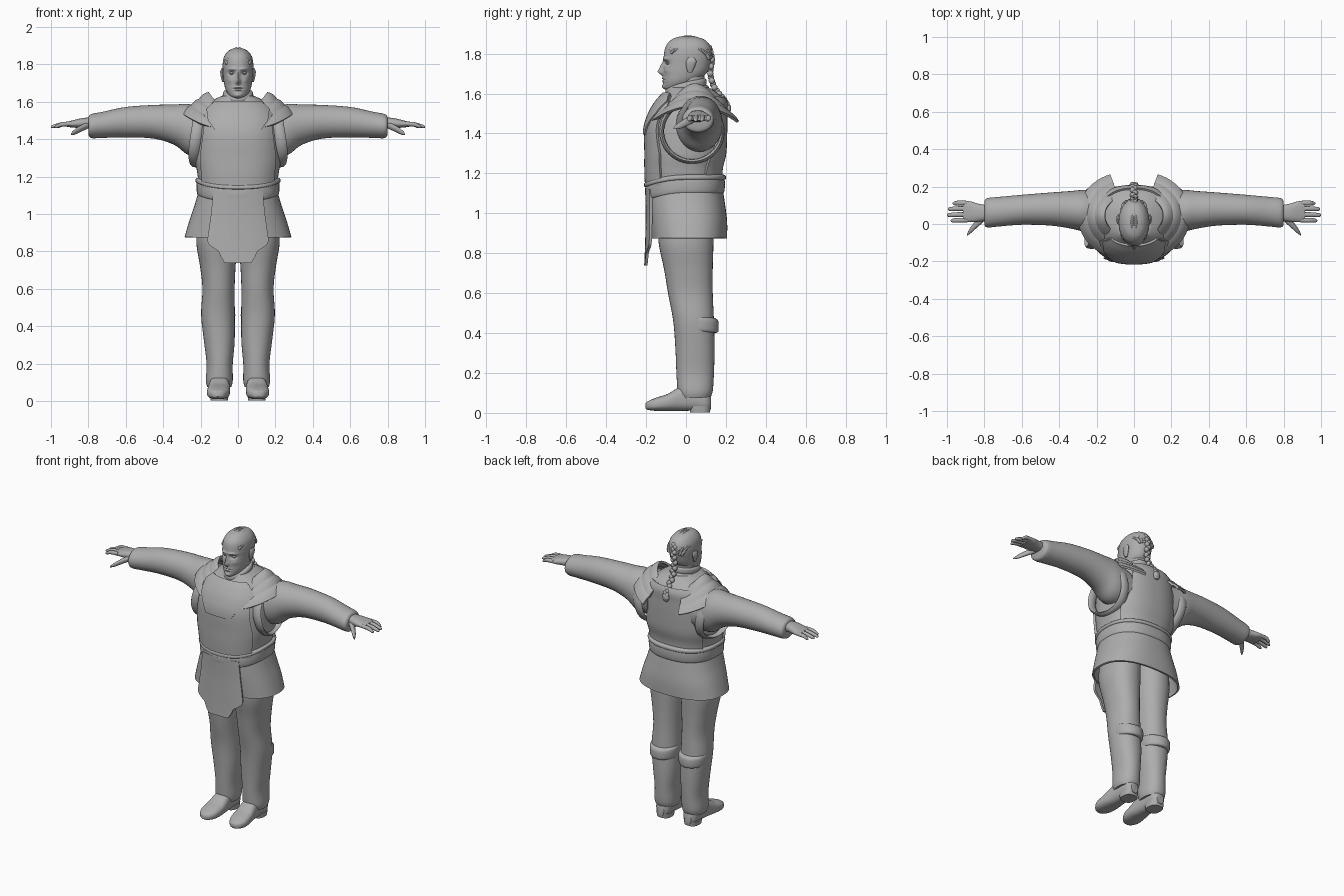
import bpy, bmesh, math
from mathutils import Vector

if "Cube" in bpy.data.objects:
    bpy.data.objects.remove(bpy.data.objects["Cube"])

GREY = (0.42, 0.42, 0.42, 1)
mat = bpy.data.materials.new("plain grey")
mat.use_nodes = True
mat.diffuse_color = GREY
mat.node_tree.nodes["Principled BSDF"].inputs["Base Color"].default_value = GREY
parts = []


def finish(name, bm, mirror=False, thick=0):
    bmesh.ops.recalc_face_normals(bm, faces=bm.faces)
    mesh = bpy.data.meshes.new(name)
    bm.to_mesh(mesh)
    bm.free()
    mesh.materials.append(mat)
    ob = bpy.data.objects.new(name, mesh)
    bpy.context.collection.objects.link(ob)
    if thick:
        mod = ob.modifiers.new("Thickness", 'SOLIDIFY')
        mod.thickness, mod.offset = thick, 0
    if mirror:
        ob.modifiers.new("Mirror", 'MIRROR').use_mirror_merge = False
    parts.append(ob)


def smooth(rows, steps=5):
    """Catmull-Rom resampling of a short list of rows."""
    out = []
    for i in range(len(rows) - 1):
        a, b, c, d = rows[max(i - 1, 0)], rows[i], rows[i + 1], rows[min(i + 2, len(rows) - 1)]
        for s in range(steps):
            t = s / steps
            out.append([q + t / 2 * (r - p + t * (2 * p - 5 * q + 4 * r - e + t * (3 * (q - r) + e - p)))
                        for p, q, r, e in zip(a, b, c, d)])
    return out + [list(rows[-1])]


def at(rows, z):
    """Linear look-up in rows whose first value falls."""
    for a, b in zip(rows, rows[1:]):
        if b[0] <= z <= a[0]:
            t = (a[0] - z) / (a[0] - b[0])
            return [p + (q - p) * t for p, q in zip(a, b)]
    return rows[0] if z > rows[0][0] else rows[-1]


def grid(bm, rings, closed):
    for a, b in zip(rings, rings[1:]):
        n = len(a)
        for i in range(n if closed else n - 1):
            j = (i + 1) % n
            bm.faces.new((a[i], a[j], b[j], b[i]))


def loft(name, rows, axis='z', power=2.0, seg=36, cap=True, warp=None, mirror=False, thick=0):
    """Rows hold position on the axis, two centres and two radii."""
    bm, rings = bmesh.new(), []
    for h, c, d, r, s in smooth(rows):
        ring = []
        for i in range(seg):
            t = math.tau * i / seg
            u, v = [math.copysign(abs(f) ** (2 / power), f) for f in (math.cos(t), math.sin(t))]
            u, v = c + r * u, d + s * v
            p = Vector({'z': (u, v, h), 'x': (h, u, v), 'y': (u, h, v)}[axis])
            if warp:
                warp(p)
            ring.append(bm.verts.new(p))
        rings.append(ring)
    grid(bm, rings, True)
    if cap:
        bm.faces.new(rings[0])
        bm.faces.new(rings[-1])
    finish(name, bm, mirror, thick)


def patch(name, surface, outline, lift, side=-1, power=2.4, thick=.014, n=24):
    """Plate lying on the front or back of a lofted body."""
    bm, rings, body = bmesh.new(), [], smooth(surface)
    top, low = outline[0][0], outline[-1][0]
    for k in range(n + 1):
        z = top + (low - top) * k / n
        half = at(outline, z)[1]
        _, _, cy, rx, ry = at(body, z)
        row = []
        for i in range(n + 1):
            x = half * (2 * i / n - 1)
            f = max(0, 1 - min(1, abs(x) / (rx + lift)) ** power) ** (1 / power)
            row.append(bm.verts.new((x, cy + side * (ry + lift) * f, z)))
        rings.append(row)
    grid(bm, rings, False)
    finish(name, bm, thick=thick)


def beads(name, points, radius, mirror=False, squash=1.0, sway=0.0):
    """Chain of overlapping balls, used for plaits."""
    bm = bmesh.new()
    for i, p in enumerate(points):
        geo = bmesh.ops.create_uvsphere(bm, u_segments=10, v_segments=6, radius=radius)
        for v in geo['verts']:
            v.co.z *= squash
            v.co += Vector(p) + Vector((sway * (-1) ** i, 0, 0))
    finish(name, bm, mirror)


# Torso, with breastplate, bib and back plate lying on it
torso = [(1.63, 0, .015, .09, .1), (1.6, 0, .03, .15, .13), (1.56, 0, .03, .19, .165),
         (1.5, 0, .012, .218, .183), (1.42, 0, 0, .23, .195), (1.3, 0, -.003, .232, .193),
         (1.22, 0, -.012, .218, .184), (1.12, 0, -.012, .205, .18)]
loft("torso", torso, power=2.4, seg=64)
patch("breastplate", torso, [(1.59, .13), (1.54, .18), (1.45, .18), (1.3, .2), (1.14, .185)], .006)
patch("chest_bib", torso, [(1.6, .12), (1.56, .165), (1.5, .158), (1.43, .11), (1.395, .09)], .013)
patch("back_plate", torso, [(1.58, .14), (1.5, .15), (1.37, .165), (1.28, .2), (1.14, .185)], .005, side=1)

# Raised edge around each arm opening
bm, rings = bmesh.new(), []
for i in range(48):
    t = math.tau * i / 48
    out = Vector((0, math.cos(t), math.sin(t)))
    mid = Vector((.21 + .025 * math.sin(t - 2.2) ** 2, .03, 1.41)) + Vector((0, .152 * out.y, .15 * out.z))
    rings.append([bm.verts.new(mid + out * .012 * math.cos(a) + Vector((.03 * math.sin(a), 0, 0)))
                  for a in (math.tau * k / 8 for k in range(8))])
grid(bm, rings + rings[:1], True)
finish("armhole_edge", bm, mirror=True)

# Three overlapping shoulder plates
for k in range(3):
    bm, rings = bmesh.new(), []
    for i in range(25):
        t = math.radians(-72 + 6 * i)
        row = []
        for j in range(5):
            w = j / 4
            r = .105 + .043 * k + .055 * w
            drop = .034 * k + .042 * w * w
            row.append(bm.verts.new((.05 + r * math.cos(t), .045 + .92 * r * math.sin(t),
                                     1.645 - drop - .085 * math.sin(t) ** 2)))
        rings.append(row)
    grid(bm, rings, False)
    finish("shoulder_plate", bm, mirror=True, thick=.014)


# Belt sagging at the front, skirt and hanging front flap
def sag(p):
    p.z -= .035 * max(0, -p.y / .2) ** 2


loft("belt", [(1.1, 0, -.005, .2, .18), (1.105, 0, -.005, .217, .195), (1.145, 0, -.005, .222, .2),
              (1.185, 0, -.005, .217, .195), (1.195, 0, -.005, .2, .18)], power=2.4, seg=64, warp=sag)
loft("belt_fold", [(1.165, 0, -.005, .21, .19), (1.172, 0, -.005, .226, .204),
                   (1.188, 0, -.005, .226, .204), (1.195, 0, -.005, .21, .19)], power=2.4, seg=64, warp=sag)
loft("skirt", [(1.14, 0, -.005, .2, .18), (1.05, 0, .002, .225, .187), (.96, 0, .012, .255, .188),
               (.875, 0, .017, .28, .183)], power=2.4, seg=64, cap=False, thick=.012)
drape = [(1.14, 0, 0, .23, .195), (1, 0, 0, .26, .192), (.85, 0, 0, .3, .195), (.73, 0, 0, .3, .2)]
patch("front_flap", drape, [(1.12, .13), (1, .142), (.855, .163), (.83, .15), (.805, .105),
                            (.77, .09), (.738, .07)], .003)

# Legs, knee straps and boots
loft("leg", [(1.02, .105, 0, .1, .14), (.86, .113, 0, .11, .138), (.72, .108, .012, .095, .122),
             (.6, .104, .022, .086, .112), (.46, .107, .038, .09, .102), (.32, .1, .045, .082, .098),
             (.2, .098, .046, .07, .094), (.11, .1, .046, .072, .088), (.075, .1, .045, .064, .076)],
     power=2.2, mirror=True)
loft("knee_strap", [(.405, .105, .065, .075, .08), (.415, .105, .068, .087, .094),
                    (.465, .105, .068, .09, .094), (.48, .105, .065, .08, .08)], mirror=True,
     warp=lambda p: setattr(p, "z", p.z - .1 * (p.y - .1)))
loft("boot", [(-.203, .108, .035, .012, .012), (-.19, .108, .037, .036, .022), (-.15, .107, .043, .058, .033),
              (-.09, .103, .053, .061, .043), (-.03, .1, .07, .055, .06), (.04, .1, .075, .05, .064),
              (.1, .1, .065, .046, .055), (.125, .1, .055, .025, .035)], axis='y', power=2.6, mirror=True)
loft("boot_heel", [(.003, .1, .07, .046, .05), (.035, .1, .07, .05, .055)], power=2.6, mirror=True)

# Sleeves, hands and fingers
loft("sleeve", [(.16, .06, 1.43, .12, .12), (.26, .07, 1.45, .113, .137), (.34, .076, 1.477, .1, .108),
                (.45, .08, 1.493, .088, .09), (.6, .076, 1.491, .08, .081), (.72, .066, 1.477, .079, .07),
                (.785, .06, 1.47, .078, .064), (.8, .06, 1.472, .062, .046)], axis='x', mirror=True)
loft("hand", [(.77, .06, 1.487, .038, .03), (.83, .06, 1.486, .048, .027), (.88, .066, 1.482, .056, .02),
              (.915, .068, 1.479, .052, .013)], axis='x', mirror=True, power=2.4)
for y, tip in ((.02, .98), (.05, 1.0), (.082, .995), (.112, .97)):
    loft("finger", [(.89, y, 1.482, .012, .012), (.94, y, 1.479, .013, .012),
                    (tip - .01, y - .002, 1.468, .01, .009), (tip, y - .002, 1.465, .003, .003)],
         axis='x', seg=12, mirror=True)
loft("thumb", [(.8, .035, 1.475, .02, .018), (.84, .002, 1.457, .022, .018),
               (.875, -.035, 1.437, .016, .014), (.893, -.058, 1.427, .005, .005)],
     axis='x', seg=14, mirror=True)


# Collar rings and neck
def tilt(p):
    p.z += .25 * p.y


loft("neck", [(1.55, 0, .02, .065, .07), (1.72, 0, .02, .062, .072)])
for z, r in ((1.6, .092), (1.638, .08)):
    loft("collar_ring", [(z - .028, 0, 0, r - .012, r + .008), (z - .018, 0, 0, r, r + .022),
                         (z + .01, 0, 0, r, r + .02), (z + .02, 0, 0, r - .014, r)], warp=tilt)

# Head, with features pushed out of or into the face: x, z, depth, width, height
features = [(0, 1.708, -.024, .012, .016), (0, 1.735, -.016, .008, .024), (.033, 1.752, .015, .017, .011),
            (.03, 1.775, -.009, .024, .008), (.045, 1.715, -.005, .016, .015), (0, 1.676, -.008, .02, .005),
            (0, 1.663, -.008, .017, .005), (0, 1.67, .005, .024, .003), (0, 1.634, -.01, .02, .013)]


def sculpt(p):
    if p.y < 0:
        p.y += sum(d * math.exp(-((abs(p.x) - x) / w) ** 2 - ((p.z - z) / h) ** 2)
                   for x, z, d, w, h in features)


loft("head", smooth([(1.615, 0, -.065, .018, .03), (1.63, 0, -.05, .044, .06), (1.66, 0, -.03, .064, .083),
                     (1.7, 0, -.006, .075, .107), (1.75, 0, .005, .08, .117), (1.8, 0, .01, .082, .12),
                     (1.84, 0, .01, .075, .11), (1.87, 0, .01, .054, .083), (1.884, 0, .006, .028, .045),
                     (1.888, 0, .004, .005, .01)]), power=2.15, seg=96, warp=sculpt)
beads("eye", [(.033, -.087, 1.752)], .013, mirror=True, squash=.7)
loft("ear", [(1.705, .078, .02, .006, .01), (1.73, .082, .022, .009, .02), (1.76, .085, .026, .01, .026),
             (1.78, .082, .026, .005, .015)], seg=16, mirror=True)

# Tight plaited rows over the scalp and a long plait down the back
for k in range(4):
    a = math.radians(7 + 17 * k)
    path = []
    for i in range(28):
        t = math.radians(-52 + 5 * i)
        path.append((.08 * math.sin(a) * math.cos(t / 2), .01 + .118 * math.cos(a / 2) * math.sin(t),
                     1.77 + .114 * math.cos(a) * math.cos(t)))
    beads("scalp_plait", path, .009, mirror=True)
plait = smooth([(0, .115, 1.83), (0, .13, 1.77), (0, .122, 1.7), (0, .143, 1.63), (0, .19, 1.57), (0, .21, 1.53)], 4)
beads("long_plait", plait, .016, sway=.006)
loft("plait_tassel", [(1.545, 0, .208, .012, .012), (1.52, 0, .21, .024, .016), (1.495, 0, .208, .012, .01)], seg=16)

# Bake the modifiers, then smooth with sharp edges kept
bpy.ops.object.select_all(action='DESELECT')
for ob in parts:
    ob.select_set(True)
bpy.context.view_layer.objects.active = parts[0]
bpy.ops.object.convert(target='MESH')
bpy.ops.object.shade_smooth_by_angle(angle=math.radians(40))
